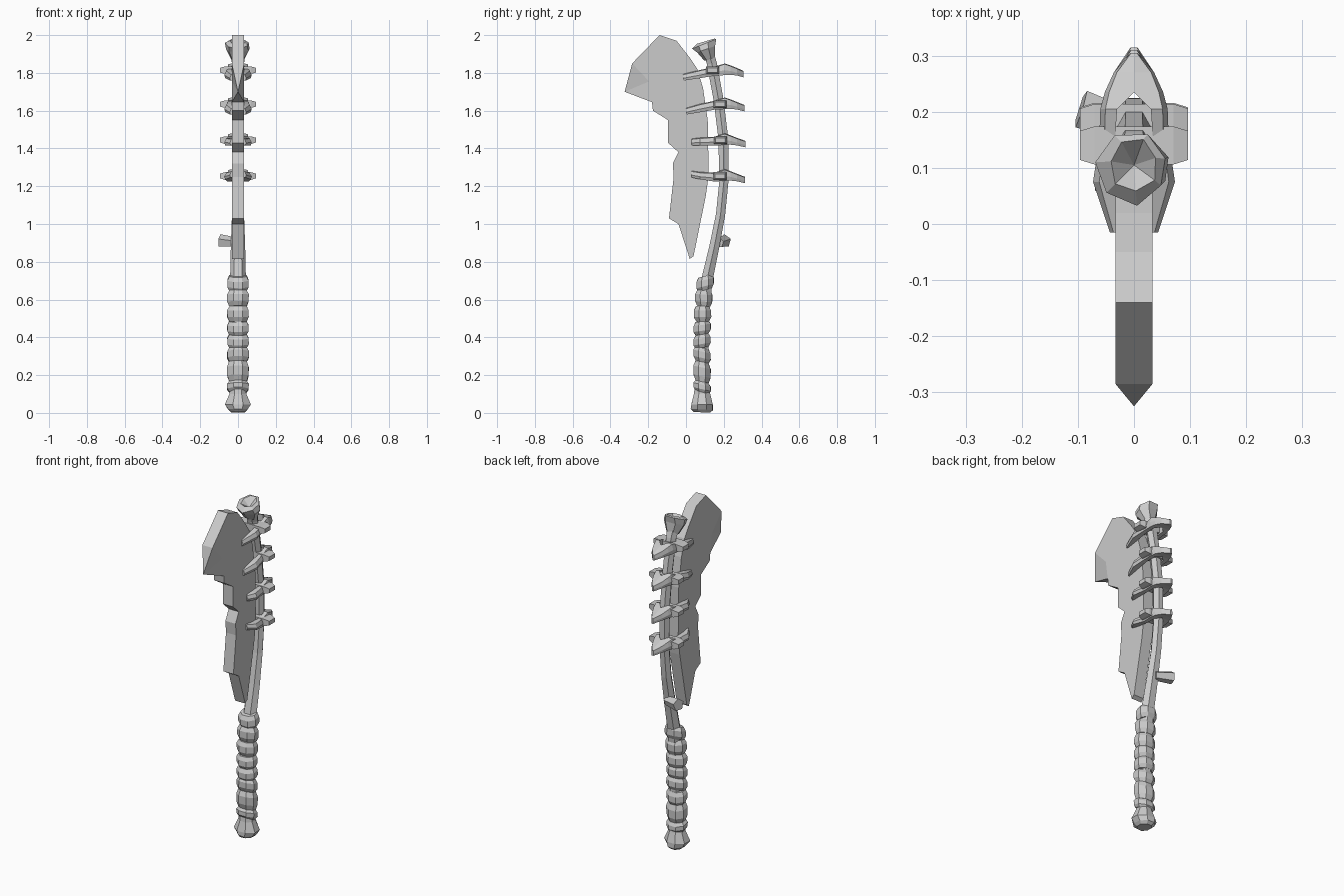
import bpy, bmesh, math, random
from mathutils import Vector

if "Cube" in bpy.data.objects:
    bpy.data.objects.remove(bpy.data.objects["Cube"])

random.seed(4)


def finish(name, verts, faces):
    me = bpy.data.meshes.new(name)
    me.from_pydata(verts, [], faces)
    bm = bmesh.new()
    bm.from_mesh(me)
    bmesh.ops.remove_doubles(bm, verts=bm.verts, dist=1e-5)
    bmesh.ops.recalc_face_normals(bm, faces=bm.faces)
    bm.to_mesh(me)
    bm.free()
    ob = bpy.data.objects.new(name, me)
    bpy.context.collection.objects.link(ob)
    return ob


def loft(name, secs, n, phase=0.0, jitter=0.0, dip=0.0):
    """Stack of n-gon rings: (centre y, z, x radius, y radius, z slope along y)."""
    verts, faces = [], []
    for cy, z, rx, ry, slope in secs:
        for i in range(n):
            a = 2 * math.pi * i / n + phase
            k = 1 + random.uniform(-jitter, jitter)
            dy = ry * math.sin(a) * k
            verts.append((rx * math.cos(a) * k, cy + dy, z + slope * dy))
    for s in range(len(secs) - 1):
        for i in range(n):
            j = (i + 1) % n
            faces.append((s*n + i, s*n + j, (s+1)*n + j, (s+1)*n + i))
    faces.append(tuple(range(n)))
    last = (len(secs) - 1) * n
    verts.append((0, secs[-1][0], secs[-1][1] - dip))
    for i in range(n):
        faces.append((last + i, last + (i + 1) % n, len(verts) - 1))
    return finish(name, verts, faces)


# Chipped stone blade: a plate whose front corner thins to a point
T = 0.033
tip, inner = (-0.325, 1.70), (-0.195, 1.755)
outline = [(-.285, 1.85), (-.14, 2.0), (-.05, 1.97), (.02, 1.88), (.06, 1.82),
           (.09, 1.72), (.115, 1.55), (.12, 1.26), (.105, 1.15), (.04, .83),
           (.02, .815), (-.04, 1.0), (-.09, 1.03), (-.065, 1.25), (-.07, 1.32),
           (-.04, 1.38), (-.095, 1.43), (-.095, 1.55), (-.175, 1.6), (-.18, 1.645)]
m = len(outline)
verts, faces = [], []
for s in (1, -1):
    b = len(verts)
    verts += [(s * T, y, z) for y, z in outline] + [(s * T, *inner), (0, *tip)]
    faces += [tuple(range(b, b + m + 1)), (b, b + m + 1, b + m), (b + m - 1, b + m, b + m + 1)]
w = m + 2
for i in range(m - 1):
    faces.append((i, i + 1, w + i + 1, w + i))
faces += [(0, w, m + 1), (m - 1, w + m - 1, m + 1)]
finish("blade", verts, faces)

# Curved bone shaft
loft("shaft", [(.085, .08, .035, .035, 0), (.09, .5, .035, .035, 0), (.11, .7, .042, .034, -.2),
               (.15, .88, .038, .03, -.2), (.183, 1.05, .032, .028, -.15), (.2, 1.22, .03, .028, 0),
               (.198, 1.45, .03, .03, .1), (.172, 1.66, .03, .03, .15),
               (.137, 1.85, .032, .03, .2), (.118, 1.91, .04, .03, .2)], 6)

# Bone ends
loft("top_knuckle", [(.125, 1.87, .036, .03, .2), (.105, 1.925, .068, .05, .35),
                     (.1, 1.955, .064, .062, .4), (.105, 1.968, .042, .045, .3)], 7, .3, .1, .035)
loft("pommel", [(.085, .003, .04, .045, -.05), (.085, .018, .056, .062, -.05), (.085, .045, .074, .064, 0),
                (.085, .10, .048, .045, 0), (.085, .135, .043, .04, 0)], 8, math.pi / 8, .05)

# Wrapped grip made of bulging bands
cuts = [.11, .165, .27, .345, .415, .485, .565, .65, .725]
for k in range(len(cuts) - 1):
    z0, z1 = cuts[k], cuts[k + 1]
    h = z1 - z0
    cy = .085 + .02 * max(0, (z0 - .45) / .25)
    sl = random.uniform(-.25, .25)
    loft("grip_band", [(cy, z0, .05, .037, sl), (cy, z0 + .28 * h, .061, .049, sl),
                       (cy, z0 + .72 * h, .061, .049, sl), (cy, z1, .05, .037, sl)],
         8, math.pi / 8, .03)

# Broken twig stub on the shaft
d = Vector((-.095, .03, .01))
bpy.ops.mesh.primitive_cone_add(vertices=5, radius1=.026, radius2=.036, depth=d.length,
                                location=Vector((0, .175, .90)) + d / 2,
                                rotation=d.to_track_quat('Z', 'Y').to_euler())
bpy.context.object.name = "twig_stub"


def claw(z, front, tipy, drop, bolt_y):
    """Forked claw: two arms hold the blade and meet in a point behind the shaft."""
    # y, outer x, inner x, top z, bottom z
    secs = [(front, .043, .030, -.01 - drop, -.045 - drop),
            (.075, .073, .034, .008 - drop * .4, -.035 - drop * .5),
            (.15, .062, .034, .022, -.025), (.205, .06, .03, .04, -.022),
            (.235, .052, 0, .03, -.02), (.27, .036, 0, .016, -.024),
            (tipy, .006, 0, 0, -.034)]
    v, f = [], []
    for s in (1, -1):
        b = len(v)
        for y, xo, xi, zt, zb in secs:
            # outer wall leans in toward the top
            v.extend([(s * xi, y, z + zt), (s * xo * .85, y, z + zt - .004),
                      (s * xo, y, z + (zt + zb) / 2 - .005), (s * xo * .92, y, z + zb), (s * xi, y, z + zb)])
        for i in range(len(secs) - 1):
            for j in range(5):
                if j == 4 and i >= 4:
                    continue  # no inner wall where the arms are joined
                k = (j + 1) % 5
                p = b + 5 * i
                f.append((p + j, p + k, p + 5 + k, p + 5 + j))
        f.append(tuple(range(b, b + 5)))
        f.append(tuple(range(b + 30, b + 35)))
    finish("claw", v, f)

    # Peg through the claw, narrower at its ends
    v = []
    for x, hy, hz in ((-.096, .026, .012), (-.07, .034, .02), (.07, .034, .02), (.096, .026, .012)):
        for a, c in ((-1, -1), (1, -1), (1, 1), (-1, 1)):
            v.append((x, bolt_y + a * hy, z + .004 + c * hz))
    f = [(0, 1, 2, 3), (12, 13, 14, 15)]
    for i in range(3):
        for j in range(4):
            k = (j + 1) % 4
            f.append((4*i + j, 4*i + k, 4*i + 4 + k, 4*i + 4 + j))
    finish("claw_peg", v, f)


for args in ((1.81, -.015, .305, .006, .14), (1.63, 0, .31, .006, .18),
             (1.44, .03, .315, -.022, .182), (1.25, .028, .312, -.042, .18)):
    claw(*args)
